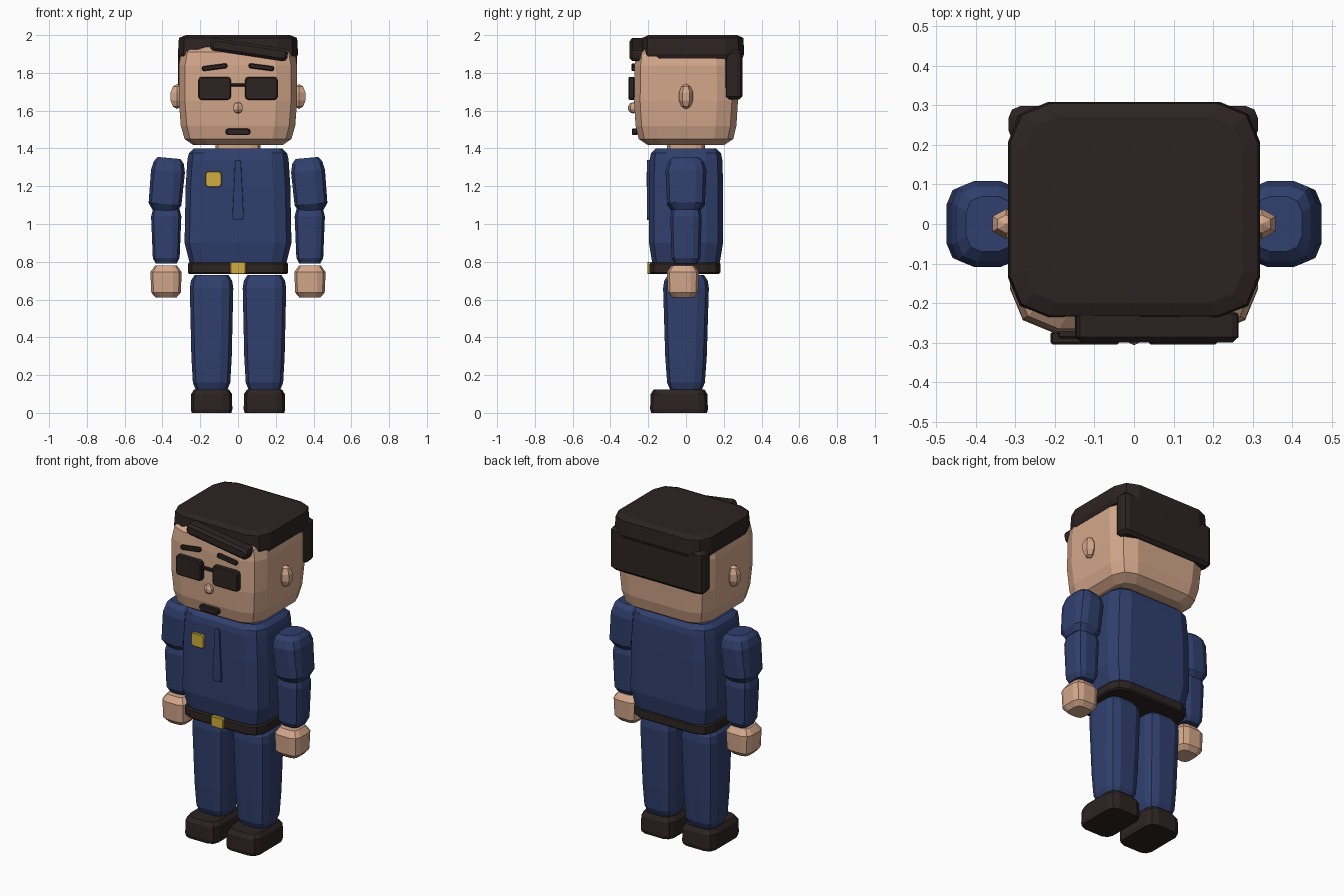
import bpy, bmesh, math
from mathutils import Matrix, Euler, Vector


def material(name, rgb):
    m = bpy.data.materials.new(name)
    m.diffuse_color = (*rgb, 1)
    return m


SKIN = material("skin", (0.66, 0.39, 0.26))
BLUE = material("navy cloth", (0.030, 0.051, 0.155))
DARK = material("dark brown", (0.026, 0.017, 0.016))
GOLD = material("gold", (0.62, 0.42, 0.05))
FACING = math.pi / 2  # turns a loft so that it points to the front


def finish(name, bm, mat, loc, rot=(0, 0, 0)):
    bmesh.ops.transform(bm, verts=bm.verts, matrix=Matrix.Translation(Vector(loc)) @ Euler(rot).to_matrix().to_4x4())
    bmesh.ops.recalc_face_normals(bm, faces=bm.faces)
    me = bpy.data.meshes.new(name)
    bm.to_mesh(me)
    bm.free()
    me.materials.append(mat)
    ob = bpy.data.objects.new(name, me)
    bpy.context.collection.objects.link(ob)
    return ob


def loft(name, mat, rings, loc=(0, 0, 0), rot=(0, 0, 0)):
    """Skin rounded rectangles given as (height, half x, half y, corner radius)."""
    bm = bmesh.new()
    loops = []
    for z, hx, hy, r in rings:
        loop = []
        for q, (sx, sy) in enumerate(((1, 1), (-1, 1), (-1, -1), (1, -1))):
            for k in range(3):
                a = math.radians(90 * q + 45 * k)
                loop.append(bm.verts.new((sx * (hx - r) + r * math.cos(a),
                                          sy * (hy - r) + r * math.sin(a), z)))
        loops.append(loop)
    for a, b in zip(loops, loops[1:]):
        for i in range(12):
            j = (i + 1) % 12
            bm.faces.new((a[i], a[j], b[j], b[i]))
    bm.faces.new(loops[0][::-1])
    bm.faces.new(loops[-1])
    return finish(name, bm, mat, loc, rot)


def block(name, mat, loc, half, r, rim, rot=(0, 0, 0)):
    """Rounded block with corner radius r and chamfered top and bottom rims."""
    x, y, z = half
    rr = max(r - rim * 0.5, 0.004)
    return loft(name, mat, [(-z, x - rim, y - rim, rr), (-z + rim, x, y, r),
                            (z - rim, x, y, r), (z, x - rim, y - rim, rr)], loc, rot)


def ball(name, mat, loc, scale):
    bm = bmesh.new()
    bmesh.ops.create_uvsphere(bm, u_segments=6, v_segments=5, radius=1)
    bmesh.ops.scale(bm, vec=scale, verts=bm.verts)
    return finish(name, bm, mat, loc)


# Head and neck
loft("head", SKIN, [(1.417, .235, .20, .08), (1.45, .283, .25, .10), (1.52, .303, .267, .11),
                    (1.65, .313, .275, .11), (1.84, .313, .272, .11), (1.91, .30, .265, .11),
                    (1.95, .26, .22, .10)])
loft("neck", SKIN, [(1.36, .12, .10, .05), (1.46, .12, .10, .05)])

# Hair: cap, slanted fringe and back
loft("hair_cap", DARK, [(1.875, .308, .262, .09), (1.90, .318, .272, .10),
                        (1.985, .313, .268, .10), (2.0, .275, .235, .08)], (0, .036, 0))
block("hair_fringe", DARK, (.058, -.256, 1.923), (.207, .033, .043), .02, .014, (FACING, .15, 0))
block("hair_back", DARK, (-.002, .252, 1.79), (.315, .046, .132), .03, .018)

# Face
ball("nose", SKIN, (0, -.28, 1.615), (.03, .028, .03))
block("mouth", DARK, (0, -.272, 1.488), (.066, .018, .014), .016, .005, (FACING, 0, 0))
block("glasses_bridge", DARK, (0, -.282, 1.737), (.05, .008, .01), .005, .003, (FACING, 0, 0))
for side, s in (("left", -1), ("right", 1)):
    block(side + "_lens", DARK, (s * .124, -.288, 1.718), (.087, .061, .017), .018, .006, (FACING, 0, 0))
    block(side + "_eyebrow", DARK, (s * .124, -.275, 1.83), (.068, .013, .014), .010, .005,
          (FACING, s * .13, 0))
    ball(side + "_ear", SKIN, (s * .323, 0, 1.675), (.042, .04, .066))

# Shirt, placket, badge
loft("torso", BLUE, [(.76, .235, .16, .06), (.80, .258, .18, .08), (.90, .283, .196, .09),
                     (1.20, .277, .197, .09), (1.34, .268, .192, .09), (1.375, .260, .185, .08),
                     (1.40, .235, .160, .07)])
loft("shirt_placket", BLUE, [(1.02, .024, .01, .004), (1.045, .03, .012, .004),
                             (1.32, .016, .012, .004), (1.34, .01, .01, .004)], (0, -.195, 0))
block("badge", GOLD, (-.13, -.197, 1.237), (.043, .042, .012), .016, .004, (FACING, 0, 0))

# Belt and buckle
block("belt", DARK, (0, -.005, .766), (.266, .187, .031), .08, .008)
block("belt_buckle", GOLD, (0, -.192, .767), (.042, .033, .012), .010, .004, (FACING, 0, 0))

# Arms, hands, legs and shoes
for side, s in (("left", -1), ("right", 1)):
    loft(side + "_upper_arm", BLUE, [(-.14, .065, .075, .04), (-.105, .087, .10, .05),
                                     (.07, .090, .108, .055), (.115, .080, .095, .05),
                                     (.14, .060, .07, .04)], (s * .377, 0, 1.21), (0, -s * .09, 0))
    loft(side + "_forearm", BLUE, [(.79, .055, .06, .03), (.82, .071, .076, .04),
                                   (1.04, .080, .083, .045), (1.10, .065, .07, .035)], (s * .38, 0, 0))
    loft(side + "_hand", SKIN, [(.61, .055, .057, .03), (.637, .078, .080, .04),
                                (.745, .083, .085, .045), (.78, .058, .06, .03)], (s * .381, -.016, 0))
    loft(side + "_leg", BLUE, [(.125, .085, .085, .045), (.16, .099, .10, .055),
                               (.30, .107, .11, .06), (.66, .115, .121, .06),
                               (.70, .109, .115, .055), (.73, .09, .095, .045)], (s * .14, 0, 0))
    loft(side + "_shoe", DARK, [(0, .105, .148, .045), (.02, .110, .153, .05),
                                (.10, .108, .150, .05), (.125, .092, .134, .045)], (s * .14, -.037, 0))
    loft(side + "_ankle", BLUE, [(.10, .075, .075, .04), (.15, .075, .075, .04)], (s * .14, 0, 0))
